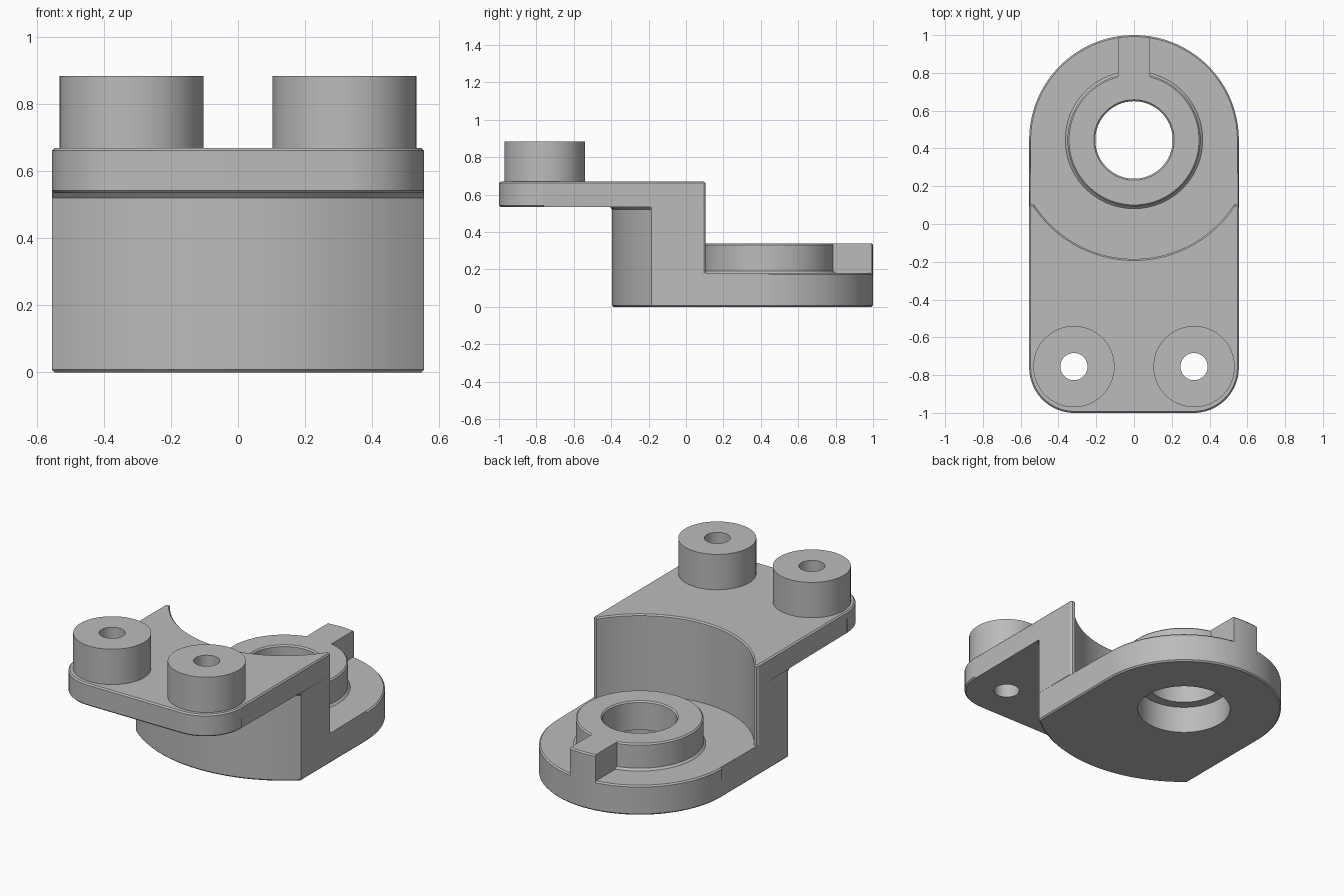
import bpy, bmesh
from math import cos, sin, pi, asin, sqrt, radians

if "Cube" in bpy.data.objects:
    bpy.data.objects.remove(bpy.data.objects["Cube"])

HALF = 0.555            # half width of the bracket
CY = 0.445              # centre of the bore and of the concentric arcs
POCKET, BULGE = 0.63, 0.84
FLOOR, UNDER, TOP = 0.18, 0.535, 0.67
PIN_X, PIN_Y, PIN_HOLE = 0.318, -0.755, 0.072
EDGE = 0.008            # small edge break

grey = bpy.data.materials.new("machined grey")
grey.use_nodes = True
COLOUR = (0.5, 0.5, 0.5, 1)
grey.diffuse_color = COLOUR
grey.node_tree.nodes["Principled BSDF"].inputs["Base Color"].default_value = COLOUR


def arc(cx, cy, r, a0, a1, n):
    return [(cx + r * cos(a0 + (a1 - a0) * i / n), cy + r * sin(a0 + (a1 - a0) * i / n))
            for i in range(n + 1)]


def finish(name, bm):
    bmesh.ops.recalc_face_normals(bm, faces=bm.faces)
    mesh = bpy.data.meshes.new(name)
    bm.to_mesh(mesh)
    bm.free()
    mesh.materials.append(grey)
    obj = bpy.data.objects.new(name, mesh)
    bpy.context.collection.objects.link(obj)
    return obj


def smooth(obj):
    bpy.ops.object.select_all(action='DESELECT')
    obj.select_set(True)
    bpy.context.view_layer.objects.active = obj
    bpy.ops.object.shade_smooth_by_angle(angle=radians(25))


def prism(name, outline, z0, z1, broken=None):
    """Extrude an outline upward; 'broken' picks the edges to chamfer."""
    bm = bmesh.new()
    base = bm.faces.new([bm.verts.new((x, y, z0)) for x, y in outline])
    ext = bmesh.ops.extrude_face_region(bm, geom=[base], use_keep_orig=True)
    for v in ext["geom"]:
        if isinstance(v, bmesh.types.BMVert):
            v.co.z = z1
    bmesh.ops.recalc_face_normals(bm, faces=bm.faces)
    if broken:
        edges = [e for e in bm.edges
                 if e.verts[0].co.z == e.verts[1].co.z and all(broken(v.co) for v in e.verts)]
        bmesh.ops.bevel(bm, geom=edges, offset=EDGE, segments=1, affect='EDGES', profile=0.5)
    return finish(name, bm)


def lathe(name, profile, cx, cy, n=96):
    """Revolve a closed (radius, height) profile about a vertical axis."""
    bm = bmesh.new()
    rings = [[bm.verts.new((cx + r * cos(2 * pi * i / n), cy + r * sin(2 * pi * i / n), z))
              for r, z in profile] for i in range(n)]
    m = len(profile)
    for i in range(n):
        a, b = rings[i], rings[(i + 1) % n]
        for j in range(m):
            k = (j + 1) % m
            bm.faces.new((a[j], b[j], b[k], a[k]))
    obj = finish(name, bm)
    smooth(obj)
    return obj


def drill(obj, x, y, r, z0, z1):
    cutter = prism(obj.name + " drill", arc(x, y, r, 0, 2 * pi, 96)[:-1], z0, z1)
    mod = obj.modifiers.new("hole", 'BOOLEAN')
    mod.operation, mod.solver, mod.object = 'DIFFERENCE', 'EXACT', cutter
    bpy.context.view_layer.objects.active = obj
    bpy.ops.object.modifier_apply(modifier=mod.name)
    bpy.data.objects.remove(cutter)


# Shared curves: front bulge (left to right) and pocket wall with blunted tips (right to left)
half_bulge = asin(HALF / BULGE)
bulge = arc(0, CY, BULGE, -pi / 2 - half_bulge, -pi / 2 + half_bulge, 48)
half_pocket = asin(0.53 / POCKET)
pocket = ([(HALF, 0.09), (0.547, 0.102)]
          + arc(0, CY, POCKET, -pi / 2 + half_pocket, -pi / 2 - half_pocket, 64)
          + [(-0.547, 0.102), (-HALF, 0.09)])

# Lower slab with round back and counterbore
slab = prism("lower_slab", bulge + arc(0, CY, HALF, 0, pi, 72), 0, FLOOR,
             lambda c: c.z < 0.01 or c.y > 0.2)
drill(slab, 0, CY, 0.264, -0.1, 0.3)
smooth(slab)

# Curved web joining slab and plate
web = prism("curved_web", bulge + pocket, FLOOR, UNDER)
smooth(web)

# Thin fillet strip under the plate
inner = arc(0, CY, BULGE + 0.012, -pi / 2 - asin(HALF / (BULGE + 0.012)),
            -pi / 2 + asin(HALF / (BULGE + 0.012)), 48)
bm = bmesh.new()
low = [bm.verts.new((x, y, UNDER - 0.014)) for x, y in bulge]
high = [bm.verts.new((x, y, UNDER)) for x, y in inner]
for i in range(len(low) - 1):
    bm.faces.new((low[i], low[i + 1], high[i + 1], high[i]))
smooth(finish("web_fillet", bm))

# Upper plate with rounded front corners
R = 0.24
front = (arc(-HALF + R, -1 + R, R, pi, 1.5 * pi, 24)
         + arc(HALF - R, -1 + R, R, -pi / 2, 0, 24))
plate = prism("upper_plate", front + pocket, UNDER, TOP,
              lambda c: c.z > 0.6 or c.y < -0.5)
for side in (-1, 1):
    drill(plate, side * PIN_X, PIN_Y, PIN_HOLE, 0.4, 0.8)
smooth(plate)

# Hollow bosses on the plate
for side, label in ((-1, "right"), (1, "left")):
    lathe(label + "_boss", [(PIN_HOLE, TOP - 0.01), (PIN_HOLE, 0.885),
                            (0.215, 0.885), (0.215, TOP - 0.01)], side * PIN_X, PIN_Y)

# Raised collar around the bore
H = 0.34
lathe("bore_collar", [(0.205, 0.165), (0.205, H - EDGE), (0.205 + EDGE, H),
                      (0.352 - EDGE, H), (0.352, H - EDGE), (0.352, FLOOR + 0.012),
                      (0.364, FLOOR), (0.364, 0.165)], 0, CY)

# Rib from collar to the back edge
W = 0.085
spread = asin(W / HALF)
rib = prism("back_rib", [(-W, CY + 0.3), (W, CY + 0.3)]
            + arc(0, CY, HALF, pi / 2 - spread, pi / 2 + spread, 12), 0.15, H,
            lambda c: c.z > 0.3 and c.y > CY + sqrt(HALF ** 2 - W ** 2) - 0.001)
smooth(rib)
